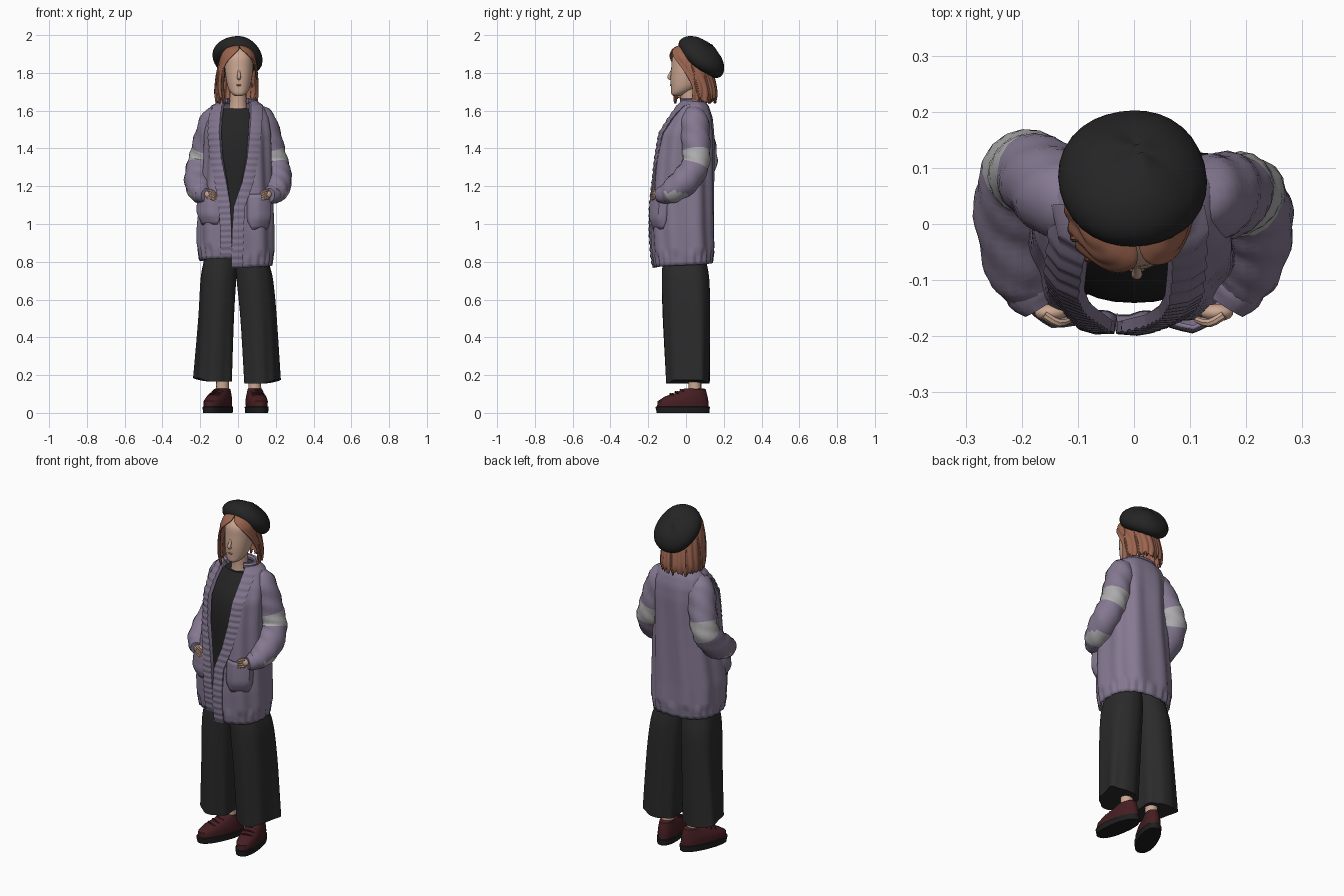
import bpy, bmesh, math, random
from mathutils import Vector, Quaternion, Matrix

random.seed(4)
cube = bpy.data.objects.get("Cube")
if cube:
    bpy.data.objects.remove(cube)

def material(name, r, g, b):
    m = bpy.data.materials.new(name)
    m.use_nodes = True
    m.diffuse_color = (r, g, b, 1)
    bsdf = m.node_tree.nodes["Principled BSDF"]
    bsdf.inputs["Base Color"].default_value = (r, g, b, 1)
    bsdf.inputs["Roughness"].default_value = 0.8
    return m

LAVENDER = material("lavender knit", .235, .19, .285)
RIB = material("dark lavender rib", .22, .177, .268)
GREY = material("pale grey band", .42, .41, .42)
SKIN = material("skin", .6, .385, .285)
LIPS = material("lips", .42, .22, .16)
HAIR = material("copper hair", .33, .128, .078)
BLACK = material("black cloth", .018, .018, .018)
TROUSER = material("charcoal cloth", .024, .024, .024)
MAROON = material("maroon leather", .06, .013, .016)
SOLE = material("sole rubber", .014, .013, .013)

def finish(name, bm, mats, angle=.7, thick=0):
    bmesh.ops.recalc_face_normals(bm, faces=bm.faces)
    me = bpy.data.meshes.new(name)
    bm.to_mesh(me)
    bm.free()
    for m in mats:
        me.materials.append(m)
    ob = bpy.data.objects.new(name, me)
    bpy.context.scene.collection.objects.link(ob)
    bpy.ops.object.select_all(action="DESELECT")
    ob.select_set(True)
    bpy.context.view_layer.objects.active = ob
    bpy.ops.object.shade_smooth_by_angle(angle=angle)
    if thick:
        mod = ob.modifiers.new("thickness", "SOLIDIFY")
        mod.thickness, mod.offset = thick, 0
    return ob

def loft(name, rings, mats, closed=True, rule=None, angle=.7, thick=0):
    """Skin a list of equal point rings; rule(row, face centre) gives the material index."""
    bm = bmesh.new()
    vs = [[bm.verts.new(p) for p in ring] for ring in rings]
    n = len(vs[0])
    for i in range(len(vs) - 1):
        for j in range(n if closed else n - 1):
            k = (j + 1) % n
            f = bm.faces.new((vs[i][j], vs[i][k], vs[i + 1][k], vs[i + 1][j]))
            f.material_index = rule(i, f.calc_center_median()) if rule else 0
    if closed:
        for i in (0, len(vs) - 1):
            f = bm.faces.new(vs[i])
            f.material_index = rule(i, f.calc_center_median()) if rule else 0
    return finish(name, bm, mats, angle, thick)

def spline(rows, steps):
    """Catmull-Rom samples through rows of numbers."""
    out, last = [], len(rows) - 1
    for i in range(last):
        a, b, c, d = (rows[max(0, min(last, i + k))] for k in (-1, 0, 1, 2))
        for s in range(steps):
            t = s / steps
            out.append([q + .5 * t * (r - p + t * (2 * p - 5 * q + 4 * r - w + t * (3 * (q - r) + w - p)))
                        for p, q, r, w in zip(a, b, c, d)])
    return out + [list(rows[-1])]

def power(v, p):
    return math.copysign(abs(v) ** p, v)

def point(row, t, off=0, n=2.0):
    """Point of a horizontal superellipse (z, centre x, half width, front y, back y); t = 0 is the front."""
    z, cx, rx, yf, yb = row[:5]
    return Vector((cx + (rx + off) * power(math.sin(t), 2 / n),
                   (yf + yb) / 2 - ((yb - yf) / 2 + off) * power(math.cos(t), 2 / n), z))

def around(n, a=0, b=2 * math.pi, end=False):
    return [a + (b - a) * j / (n - 1 if end else n) for j in range(n)]

def tube(name, rows, mats, sides=14, steps=4, rule=None, wrinkle=0):
    rows = spline(rows, steps)
    ps = [Vector(r[:3]) for r in rows]
    q, prev, rings = Quaternion(), Vector((0, 0, 1)), []
    for i, p in enumerate(ps):
        tan = (ps[min(i + 1, len(ps) - 1)] - ps[max(i - 1, 0)]).normalized()
        q = prev.rotation_difference(tan) @ q
        prev = tan
        rings.append([p + q @ Vector((math.cos(a), math.sin(a), 0)) * rows[i][3]
                      * (1 + wrinkle * math.sin(1.1 * i + 3 * a)) for a in around(sides)])
    return loft(name, rings, mats, rule=rule)

def blob(name, loc, scale, mat):
    bm = bmesh.new()
    bmesh.ops.create_uvsphere(bm, u_segments=14, v_segments=9, radius=1,
                              matrix=Matrix.Translation(loc) @ Matrix.Diagonal((*scale, 1)))
    return finish(name, bm, [mat])

# Cardigan shape: z, centre x, half width, front y, back y, right edge x, left edge x
CARDIGAN = [(1.66, 0, .075, -.02, .085, -.06, .06), (1.625, 0, .13, -.045, .115, -.08, .065),
            (1.56, 0, .16, -.09, .135, -.09, .065), (1.48, 0, .17, -.138, .142, -.095, .06),
            (1.35, 0, .172, -.158, .142, -.085, .048), (1.22, -.003, .178, -.17, .142, -.06, .022),
            (1.1, -.008, .188, -.18, .142, -.042, -.02), (.98, -.012, .197, -.182, .142, -.036, -.028),
            (.87, -.012, .197, -.175, .145, -.034, -.03), (.795, -.012, .187, -.163, .135, -.032, -.03)]
KNIT = 2.5

def cardigan_row(z):
    for a, b in zip(CARDIGAN, CARDIGAN[1:]):
        if z >= b[0] - 1e-6:
            f = (a[0] - z) / (a[0] - b[0])
            return [p + (q - p) * f for p, q in zip(a, b)]
    return list(CARDIGAN[-1])

def edge(row, x):
    s = max(-1, min(1, (x - row[1]) / row[2]))
    return math.asin(power(s, KNIT / 2))

def on_cardigan(row, t, off=0):
    p = point(row, t, off, KNIT)
    p.z -= .026 * (1 - t / math.pi) * max(0, min(1, (1.2 - p.z) / .35))     # left front hangs lower
    return p

# Cardigan body with soft folds and a gathered hem
rings = []
for i in range(45):
    z = 1.66 - .865 * i / 44
    row = cardigan_row(z)
    ring = []
    for j, t in enumerate(around(97, edge(row, row[6]), 2 * math.pi + edge(row, row[5]), True)):
        fold = .006 * math.sin(9 * t + 2 * z) * min(1, (1.66 - z) * 4)
        ring.append(on_cardigan(row, t, (.003 if j % 4 < 2 else -.003) if z < .865 else fold))
    rings.append(ring)
loft("cardigan_body", rings, [LAVENDER], closed=False, thick=.01)

# Ribbed front bands
for side, col, sign, turn in (("left", 6, 1, 0), ("right", 5, -1, 2 * math.pi)):
    rings = []
    for i in range(105):
        row = cardigan_row(1.66 - .868 * i / 104)
        rib = .011 + (.0035 if i % 4 < 2 else 0)
        a, b = (turn + edge(row, row[col] + sign * w) for w in (-.002, .055))
        rings.append([on_cardigan(row, t, o) for t, o in ((a, -.008), (a, rib), ((a + b) / 2, rib + .003),
                                                         (b, rib), (b, -.004))])
    loft(side + "_front_band", rings, [RIB], closed=False, angle=.6)

# Collar behind the neck
row = cardigan_row(1.652)
tube("collar_band", [(*on_cardigan(row, t), .016) for t in
                     around(15, edge(row, .05), 2 * math.pi - edge(row, .05), True)], [RIB], 8, 3)

# Patch pockets with rounded lower corners
for side, x0, x1, turn in (("left", .05, .168, 0), ("right", -.085, -.2, 2 * math.pi)):
    rings = []
    for i in range(10):
        v = i / 9
        row = cardigan_row(.985 + .175 * v)
        a, b = edge(row, x0) + turn, edge(row, x1) + turn
        width = min(1, .7 + 1.2 * v)
        rings.append([on_cardigan(row, a + (b - a) * (.5 + (u - .5) * width),
                                  .028 * min(1, 4 * u, 4 - 4 * u) * min(1, .1 + 3 * v) - .002)
                      for u in around(13, 0, 1, True)])
    loft(side + "_pocket", rings, [LAVENDER], closed=False, thick=.008)

# Sleeves, cuffs and hands tucked into the pockets
ARM = [(.085, .04, 1.6, .045), (.122, .043, 1.55, .075), (.157, .05, 1.45, .077), (.183, .055, 1.36, .073),
       (.2, .045, 1.3, .074), (.208, -.005, 1.228, .077), (.2, -.075, 1.175, .065), (.183, -.115, 1.155, .048)]
for side, s, back in (("left", 1, 0), ("right", -1, .038)):
    arm = [(s * x, y + (back if 1.25 < z < 1.4 else back * .6 if 1.2 < z < 1.5 else 0), z, r) for x, y, z, r in ARM]
    tube(side + "_sleeve", arm, [LAVENDER, GREY], 18, 6, wrinkle=.04,
         rule=lambda i, c: 1 if 16 <= i < 23 or (32 <= i < 38 and c.z < 1.17) else 0)
    tube(side + "_cuff", [(s * .192, -.092, 1.16, .05), (s * .178, -.125, 1.155, .048),
                          (s * .165, -.147, 1.153, .036)], [RIB], 14, 3, wrinkle=.04)
    blob(side + "_hand", (s * .148, -.158, 1.158), (.03, .016, .024), SKIN)
    for k in range(4):
        z = 1.178 - .013 * k
        tube(side + "_finger_" + str(k + 1), [(s * .16, -.162, z, .008), (s * .135, -.176, z - .006, .008),
                                              (s * .112, -.17, z - .025, .006)], [SKIN], 8, 3)

# Shirt and neck
shirt = [(.92, -.01, .15, -.125, .1), (1.1, 0, .15, -.135, .11), (1.35, 0, .15, -.14, .115),
         (1.48, 0, .15, -.12, .115), (1.56, 0, .135, -.075, .11), (1.612, 0, .085, -.04, .09)]
loft("shirt", [[point(r, t, 0, 2.3) for t in around(32)] for r in spline(shirt, 4)], [BLACK])
tube("neck", [(0, .02, 1.57, .058), (0, .018, 1.63, .046), (0, .015, 1.73, .045)], [SKIN], 16)

# Head and face
head = [(1.678, .005, .018, -.068, -.03), (1.69, .005, .038, -.078, 0), (1.72, .005, .057, -.08, .05),
        (1.77, .005, .069, -.082, .09), (1.83, .005, .075, -.078, .105), (1.89, .005, .073, -.07, .105),
        (1.935, .005, .045, -.03, .08)]
loft("head", [[point(r, t, 0, 2.15) for t in around(28)] for r in spline(head, 4)], [SKIN])
tube("nose", [(.005, -.074, 1.815, .006), (.005, -.082, 1.795, .008), (.005, -.09, 1.777, .01),
              (.005, -.078, 1.768, .008)], [SKIN], 10)
blob("lips", (.005, -.08, 1.735), (.015, .006, .004), LIPS)

# Bob haircut: z, centre x, half width, front y, back y, right and left opening angles
bob = [(1.945, 0, .04, -.03, .08, .08, .12), (1.925, 0, .068, -.068, .1, .06, .28), (1.89, 0, .088, -.088, .12, -.3, .7),
       (1.85, -.002, .096, -.092, .13, -.66, 1.05), (1.8, -.005, .104, -.092, .14, -.83, 1.35),
       (1.74, -.007, .109, -.09, .153, -.86, 1.55), (1.69, -.008, .11, -.085, .16, -.78, 1.55),
       (1.65, -.008, .104, -.08, .155, -.74, 1.5)]
strands = [random.uniform(-.012, .02) for j in range(81)]
rings = []
for i, r in enumerate(spline(bob, 4)):
    grow = i / 28
    ring = []
    for j, t in enumerate(around(81, r[6], 2 * math.pi + r[5], True)):
        p = point(r, t, .004 * grow * math.cos(j * math.pi / 3), 2.15)
        p.z += strands[j] * max(0, grow - .8) * 5
        ring.append(p)
    rings.append(ring)
loft("bob_hair", rings, [HAIR], closed=False, angle=1, thick=.008)
for k, t in enumerate((-.8, -1.2, -1.7, 1.65, 2.2, 3.1, 3.8)):
    path = [point(r, t + .04 * i, 0, 2.15) for i, r in enumerate(bob[3:])]
    path.append(path[-1] + Vector((0, 0, -.015)))
    tube("hair_lock_" + str(k + 1), [(*p, w) for p, w in zip(path, (.004, .007, .008, .008, .007, .001))],
         [HAIR], 8, 3)

# Tilted beret
felt = spline([(-.022, .085), (-.016, .112), (.002, .137), (.032, .145), (.068, .127), (.1, .08), (.113, .012)], 3)
beret = loft("beret", [[(.92 * r * math.sin(t), -r * math.cos(t), h + .004 * math.sin(3 * t)) for t in around(32)]
                       for h, r in felt], [BLACK], angle=1)
beret.rotation_euler = (math.radians(-40), 0, -.2)
beret.location = (-.006, .063, 1.86)

# Wide trousers, flaring towards the outer back corner of the hem
LEGS = {"right": [(.95, -.08, .075, -.11, .09), (.8, -.092, .09, -.122, .108), (.7, -.103, .095, -.126, .122),
                  (.5, -.112, .093, -.12, .125), (.165, -.127, .096, -.1, .122)],
        "left": [(.95, .07, .075, -.11, .09), (.8, .073, .09, -.122, .108), (.7, .088, .097, -.126, .122),
                 (.5, .105, .095, -.118, .125), (.155, .122, .09, -.1, .118)]}
for side, rows in LEGS.items():
    s = 1 if side == "left" else -1
    rings = []
    for r in spline(rows, 5):
        flare = 1 - r[0]
        ring = [point(r, t, .006 * flare * math.cos(6 * t), 2.15 + .9 * flare) for t in around(56)]
        for p in ring:
            out = max(0, s * (p.x - r[1]) / r[2])
            p.x += s * .28 * flare * out * p.y
            p.z += .025 * flare * out ** 2
        rings.append(ring)
    loft(side + "_trouser_leg", rings, [TROUSER], angle=.5)

# Shoes with dark soles, laces and bare ankles
SHOE = [(0, 0, .055, -.152, .13), (.028, 0, .058, -.158, .133), (.032, 0, .058, -.158, .133), (.034, 0, .052, -.15, .127),
        (.062, 0, .054, -.147, .125), (.086, 0, .05, -.11, .121), (.104, 0, .043, -.055, .116),
        (.125, 0, .037, -.015, .11), (.13, 0, .029, 0, .1)]
for side, x, y, turn in (("right", -.102, .0, -.4), ("left", .097, -.005, .16)):
    spin = Matrix.Translation((x, y, 0)) @ Matrix.Rotation(turn, 4, "Z")
    loft(side + "_shoe", [[spin @ point(r, t, 0, 2.3) for t in around(28)] for r in SHOE],
         [MAROON, SOLE], rule=lambda i, c: 1 if i < 3 else 0)
    for k in range(3):
        h, f = .099 + .01 * k, -.08 + .028 * k
        lace = [(-.032, f + .012, h - .008), (0, f, h + .002), (.032, f + .012, h - .008)]
        tube(side + "_lace_" + str(k + 1), [(*(spin @ Vector(p)), .005) for p in lace], [MAROON], 6, 3)
    tube(side + "_ankle", [(*(spin @ Vector((0, .052, h))), w) for h, w in ((.1, .036), (.15, .034), (.2, .036))],
         [SKIN], 14)
